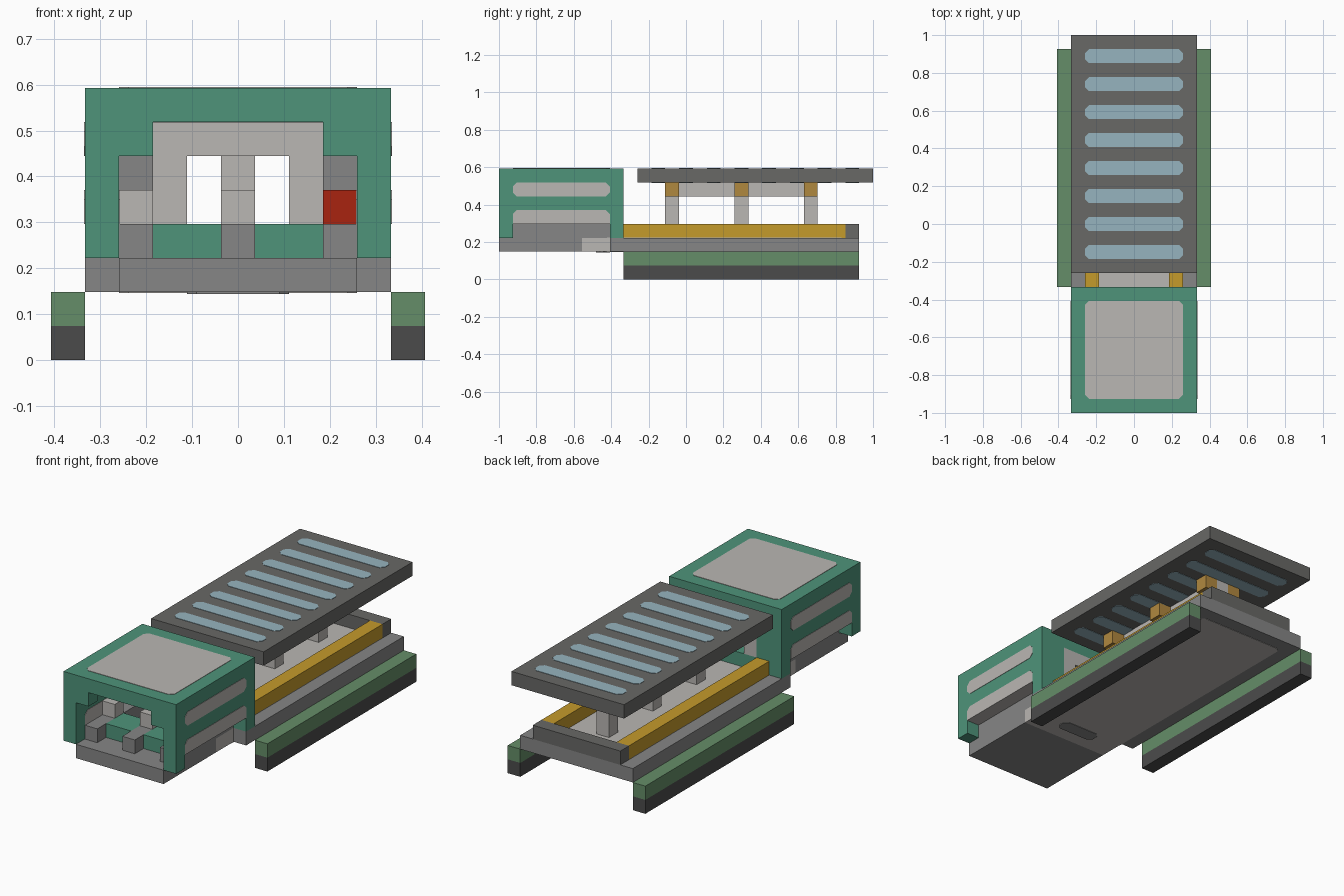
import bpy
import bmesh

U = 2 / 27          # one grid cell
EPS = 0.002         # how far an inlay stands proud

cube = bpy.data.objects.get("Cube")
if cube:
    bpy.data.objects.remove(cube, do_unlink=True)


def linear(c):
    return c / 12.92 if c <= 0.04045 else ((c + 0.055) / 1.055) ** 2.4


def material(name, hexcode):
    rgb = [linear(int(hexcode[i:i + 2], 16) / 255) for i in (0, 2, 4)]
    m = bpy.data.materials.new(name)
    m.use_nodes = True
    m.diffuse_color = (*rgb, 1)
    m.node_tree.nodes["Principled BSDF"].inputs["Base Color"].default_value = (*rgb, 1)
    return m


GREEN = material("teal_green", "4E947A")
LIGHT = material("light_grey", "BAB7B3")
GREY = material("mid_grey", "868686")
DARK = material("charcoal", "4B4B4B")
FRAME = material("frame_grey", "686866")
BLUE = material("pale_blue", "96B4BF")
YELLOW = material("yellow", "C59B2B")
ORANGE = material("orange_brown", "B0883F")
MOSS = material("moss_green", "658D68")
RED = material("red", "A82310")


def finish(name, bm, mat):
    bmesh.ops.recalc_face_normals(bm, faces=bm.faces)
    mesh = bpy.data.meshes.new(name)
    bm.to_mesh(mesh)
    bm.free()
    mesh.materials.append(mat)
    bpy.context.collection.objects.link(bpy.data.objects.new(name, mesh))


def place(x, y, z):
    """Grid coordinates to model space."""
    return ((x - 5.5) * U, (y - 13.5) * U, z * U)


def box(name, mat, x, y, z):
    """Box between grid coordinate pairs."""
    bm = bmesh.new()
    bmesh.ops.create_cube(bm, size=1)
    for v in bm.verts:
        v.co = place(*(r[0] if c < 0 else r[1] for r, c in zip((x, y, z), v.co)))
    finish(name, bm, mat)


def pair(name, mat, x, y, z):
    """Box and its mirror image across the centre line."""
    box("left_" + name, mat, (11 - x[1], 11 - x[0]), y, z)
    box("right_" + name, mat, x, y, z)


def inlay(name, mat, a, b, depth, axis, cut=0.28, low_cut=None):
    """Panel with clipped corners passing through a slab along x or z."""
    low = cut if low_cut is None else low_cut
    outline = []
    for s, t, c, first in ((0, 0, low, "b"), (1, 0, low, "a"),
                           (1, 1, cut, "b"), (0, 1, cut, "a")):
        sa, sb = (1 - 2 * s) * c, (1 - 2 * t) * c
        on_b, on_a = (a[s], b[t] + sb), (a[s] + sa, b[t])
        if c == 0:
            outline.append((a[s], b[t]))
        else:
            outline += [on_b, on_a] if first == "b" else [on_a, on_b]
    e = EPS / U
    bm = bmesh.new()
    rings = []
    for d in (depth[0] - e, depth[1] + e):
        rings.append([bm.verts.new(place(p, q, d) if axis == "z" else place(d, p, q))
                      for p, q in outline])
    n = len(outline)
    bm.faces.new(rings[0])
    bm.faces.new(rings[1])
    for i in range(n):
        j = (i + 1) % n
        bm.faces.new((rings[0][i], rings[0][j], rings[1][j], rings[1][i]))
    finish(name, bm, mat)


# Side skids
pair("skid_base", DARK, (0, 1), (9, 26), (0, 1))
pair("skid_rail", MOSS, (0, 1), (9, 26), (1, 2))

# Floor: narrow under the cab, wide behind, with a light centre
box("cab_floor", GREY, (2, 9), (0, 6), (2, 3))
box("floor_joint", LIGHT, (2, 9), (6, 8), (2, 3))
box("bed_floor", GREY, (1, 10), (8, 26), (2, 3))
inlay("floor_panel", LIGHT, (2, 9), (7.5, 25), (2, 3), "z")
inlay("floor_hatch", GREY, (4, 7), (7, 8), (1.97, 2.5), "z")

# Bed edging
pair("bed_rail", YELLOW, (2, 3), (9, 25), (3, 4))
box("bed_end", FRAME, (2, 9), (25, 26), (3, 4))

# Canopy supports
box("canopy_beam", LIGHT, (5, 6), (12, 23), (6, 7))
for i, y in enumerate((12, 17, 22)):
    box(f"canopy_post_{i + 1}", LIGHT, (5, 6), (y, y + 1), (3, 6))
    pair(f"post_bracket_{i + 1}", ORANGE, (4, 5), (y, y + 1), (6, 7))

# Canopy with pale strips
box("canopy", FRAME, (1, 10), (10, 27), (7, 8))
for i in range(8):
    y = 11 + 2 * i
    inlay(f"canopy_strip_{i + 1}", BLUE, (2, 9), (y, y + 1), (7, 8), "z")

# Cab shell: roof, side walls open along the bottom, front pillars
box("cab_roof", GREEN, (1, 10), (0, 9), (7, 8))
inlay("roof_panel", LIGHT, (2, 9), (1, 8), (7, 8), "z")
pair("cab_side", GREEN, (1, 2), (1, 8), (4, 7))
pair("front_pillar", GREEN, (1, 2), (0, 1), (3, 7))
pair("front_corner", GREEN, (2, 3), (0, 1), (6, 7))
for side, x in (("right", 1), ("left", 9)):
    inlay(side + "_upper_stripe", LIGHT, (1, 8), (6, 7), (x, x + 1), "x")
    inlay(side + "_lower_stripe", LIGHT, (1, 8), (4, 5), (x, x + 1), "x", low_cut=0)

# Cab rear wall with a window opening
pair("rear_pillar", GREEN, (1, 3), (8, 9), (3, 7))
box("rear_sill", GREEN, (3, 8), (8, 9), (3, 4))
pair("rear_window_jamb", LIGHT, (3, 4), (8, 9), (4, 7))
box("rear_window_head", LIGHT, (4, 7), (8, 9), (6, 7))

# Cab interior
pair("side_console", GREY, (2, 3), (1, 8), (3, 4))
box("centre_console", GREY, (5, 6), (1, 3), (3, 4))
box("centre_lever", LIGHT, (5, 6), (3, 4), (3, 5))
pair("seat", GREEN, (3, 5), (2, 4), (3, 4))
box("right_control", LIGHT, (2, 3), (3, 4), (4, 5))
box("left_control", RED, (8, 9), (3, 4), (4, 5))
pair("wall_cabinet", GREY, (2, 3), (7, 8), (4, 6))
